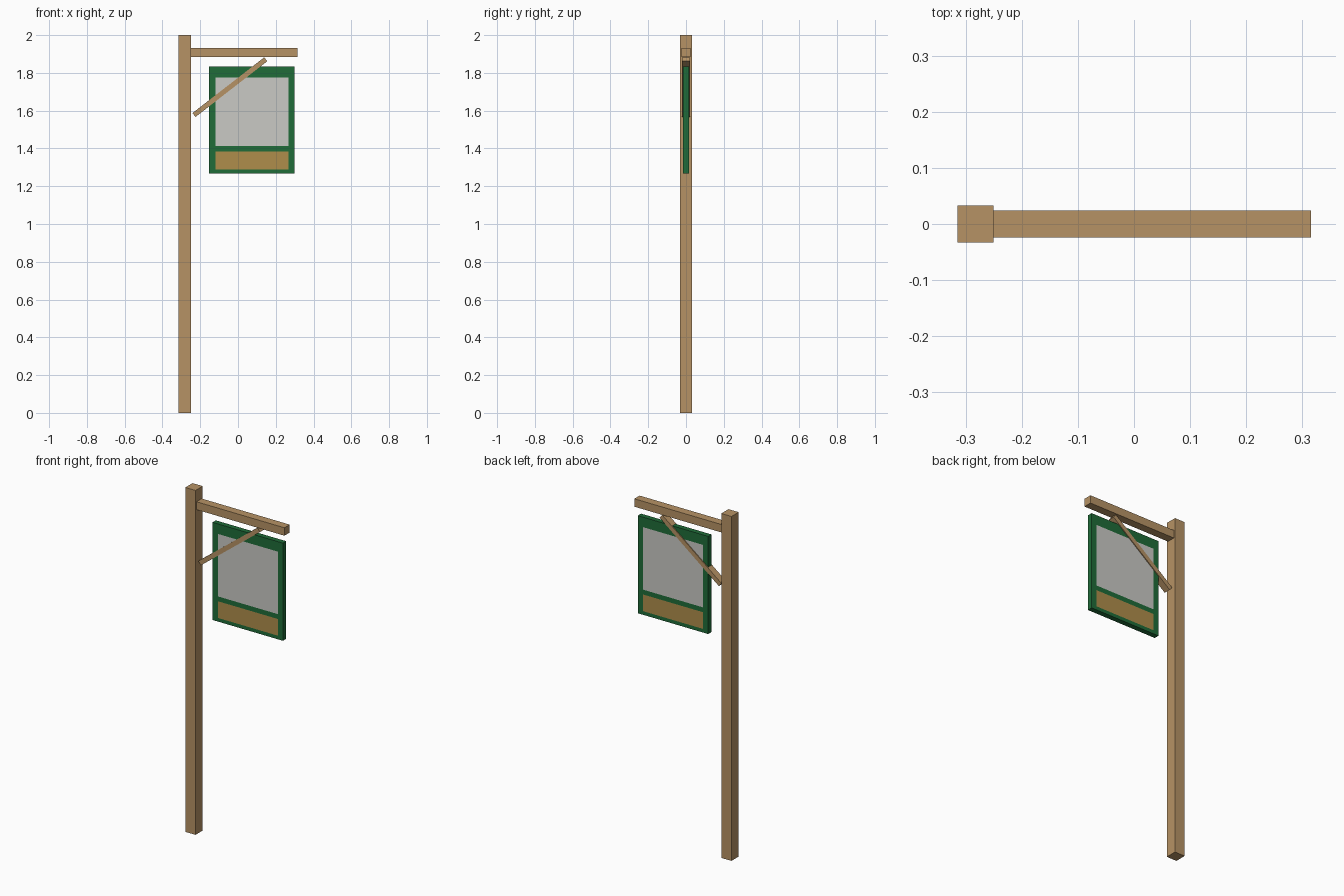
import bpy, bmesh, math
from mathutils import Vector

old = bpy.data.objects.get("Cube")
if old:
    bpy.data.objects.remove(old, do_unlink=True)


def material(name, rgb):
    m = bpy.data.materials.new(name)
    m.use_nodes = True
    m.diffuse_color = (*rgb, 1)
    m.node_tree.nodes["Principled BSDF"].inputs["Base Color"].default_value = (*rgb, 1)
    return m


wood = material("light wood", (0.47, 0.29, 0.13))
green = material("dark green", (0.014, 0.15, 0.04))
grey = material("pale grey", (0.59, 0.59, 0.56))
gold = material("dull gold", (0.43, 0.27, 0.07))


def box(name, low, high, mat):
    """Box between two opposite corners."""
    low, high = Vector(low), Vector(high)
    bpy.ops.mesh.primitive_cube_add(size=1, location=(low + high) / 2)
    ob = bpy.context.object
    ob.name = name
    ob.scale = high - low
    bpy.ops.object.transform_apply(location=False, rotation=False, scale=True)
    ob.data.materials.append(mat)
    return ob


# Post and arm
box("post", (-0.315, -0.033, 0), (-0.25, 0.033, 2), wood)
box("arm", (-0.25, -0.024, 1.885), (0.315, 0.024, 1.931), wood)

# Diagonal brace under the arm
start, end = Vector((-0.233, 0, 1.577)), Vector((0.147, 0, 1.872))
span = end - start
brace = box("brace", (-span.length / 2, -0.02, -0.013), (span.length / 2, 0.02, 0.013), wood)
brace.location = (start + end) / 2
brace.rotation_euler.y = -math.atan2(span.z, span.x)

# Hanging board, cut along the borders of its two painted panels
board = box("sign_board", (-0.153, -0.015, 1.267), (0.299, 0.015, 1.834), green)
board.data.materials.append(grey)
board.data.materials.append(gold)
left, right = -0.119, 0.267
picture, caption = (1.413, 1.776), (1.288, 1.385)
bm = bmesh.new()
bm.from_mesh(board.data)
cuts = [((1, 0, 0), x) for x in (left, right)]
cuts += [((0, 0, 1), z) for z in picture + caption]
for axis, at in cuts:
    normal = Vector(axis)
    bmesh.ops.bisect_plane(bm, geom=bm.verts[:] + bm.edges[:] + bm.faces[:],
                           plane_co=normal * at - board.location, plane_no=normal)
bm.normal_update()
for f in bm.faces:
    c = f.calc_center_median() + board.location
    if abs(f.normal.y) > 0.9 and left < c.x < right:
        for index, (bottom, top) in enumerate((picture, caption), 1):
            if bottom < c.z < top:
                f.material_index = index
bm.to_mesh(board.data)
bm.free()
